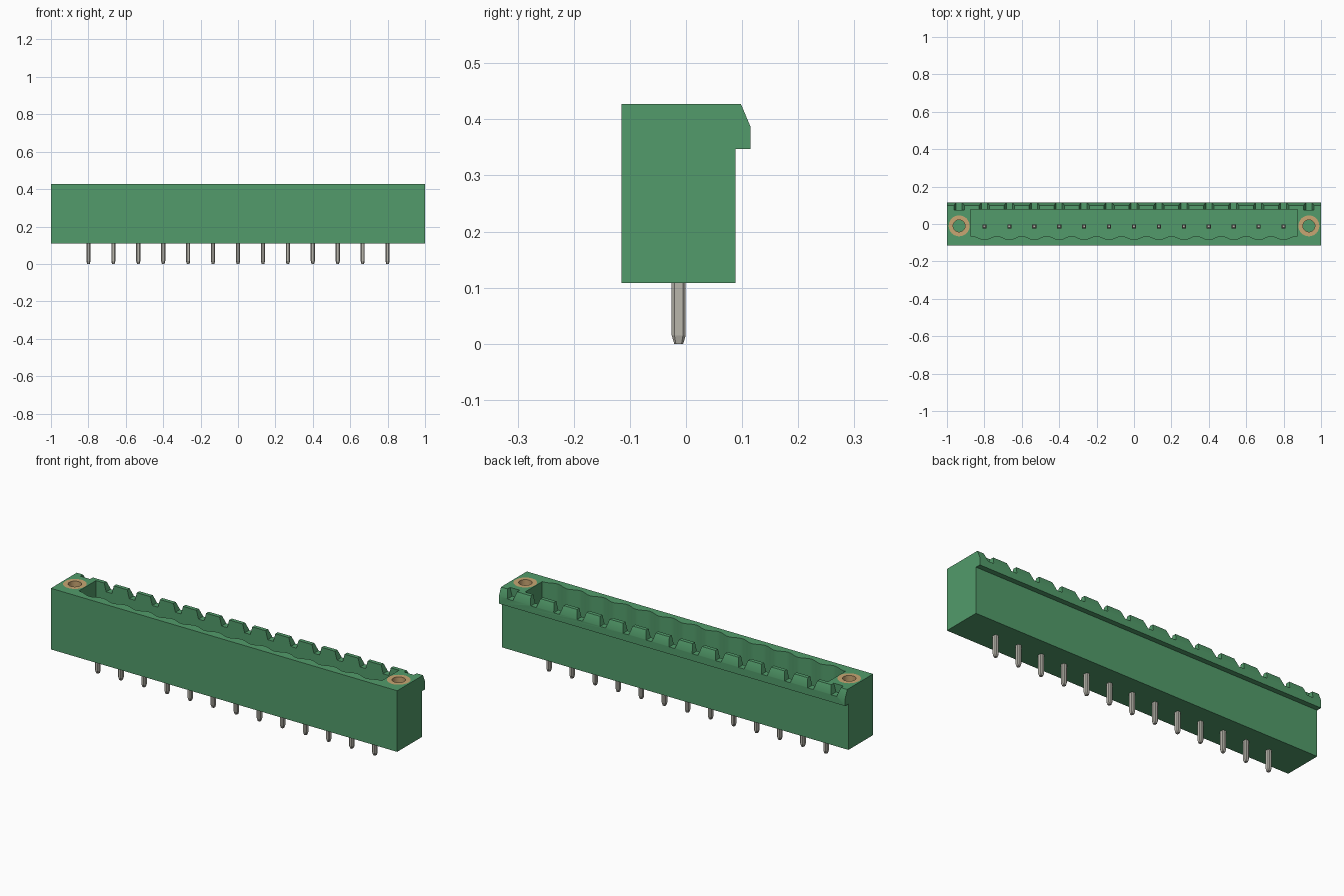
import bpy, bmesh, math

cube = bpy.data.objects.get("Cube")
if cube:
    bpy.data.objects.remove(cube, do_unlink=True)

PITCH, COUNT = 0.1333, 13
BOTTOM, TOP, FLOOR = 0.108, 0.427, 0.16
PIN_Y, SCREW_X = -0.013, 0.935
pin_xs = [(i - COUNT // 2) * PITCH for i in range(COUNT)]


def material(name, color):
    m = bpy.data.materials.new(name)
    m.use_nodes = True
    m.diffuse_color = color
    m.node_tree.nodes["Principled BSDF"].inputs["Base Color"].default_value = color
    return m


green = material("green plastic", (0.085, 0.33, 0.145, 1))
metal = material("tin metal", (0.48, 0.465, 0.41, 1))
brass = material("brass", (0.58, 0.38, 0.17, 1))


def finish(bm, name, mat):
    bmesh.ops.recalc_face_normals(bm, faces=bm.faces)
    me = bpy.data.meshes.new(name)
    bm.to_mesh(me)
    bm.free()
    me.materials.append(mat)
    ob = bpy.data.objects.new(name, me)
    bpy.context.collection.objects.link(ob)
    return ob


def prism(bm, points, offset):
    """Extrude a closed outline of 3D points along an offset."""
    face = bm.faces.new([bm.verts.new(p) for p in points])
    out = bmesh.ops.extrude_face_region(bm, geom=[face])
    moved = [g for g in out["geom"] if isinstance(g, bmesh.types.BMVert)]
    bmesh.ops.translate(bm, verts=moved, vec=offset)


def smooth(ob, degrees=30):
    for p in ob.data.polygons:
        p.use_smooth = True
    ob.data.set_sharp_from_angle(angle=math.radians(degrees))


def cut(ob, bm):
    cutter = finish(bm, "cutter", green)
    cutter.hide_render = True
    mod = ob.modifiers.new("cut", "BOOLEAN")
    mod.operation, mod.solver, mod.object = "DIFFERENCE", "EXACT", cutter
    bpy.context.view_layer.objects.active = ob
    bpy.ops.object.modifier_apply(modifier=mod.name)
    bpy.data.objects.remove(cutter, do_unlink=True)


def circle(x, y, z, r, n=32):
    return [(x + r * math.cos(2 * math.pi * i / n),
             y + r * math.sin(2 * math.pi * i / n), z) for i in range(n)]


# Housing with the latching lip along the back
section = [(-0.115, BOTTOM), (0.088, BOTTOM), (0.088, 0.347), (0.115, 0.347),
           (0.115, 0.387), (0.098, TOP), (-0.115, TOP)]
bm = bmesh.new()
prism(bm, [(-1, y, z) for y, z in section], (2, 0, 0))
housing = finish(bm, "housing", green)

# Socket opening with a scalloped front wall
steps = 10
wave = []
for i in range(COUNT * steps + 1):
    x = -COUNT * PITCH / 2 + i * PITCH / steps
    wave.append((x, -0.074 - 0.01 * math.cos(2 * math.pi * x / PITCH), FLOOR))
bm = bmesh.new()
prism(bm, wave + [(0.875, -0.064, FLOOR), (0.875, 0.078, FLOOR),
                  (-0.875, 0.078, FLOOR), (-0.875, -0.064, FLOOR)], (0, 0, 0.4))
cut(housing, bm)

# Tapered coding notches in the back lip
bm = bmesh.new()
for x in pin_xs + [-SCREW_X, SCREW_X]:
    outline = [(-0.016, 0.384), (0.016, 0.384), (0.028, TOP), (0.028, 0.45),
               (-0.028, 0.45), (-0.028, TOP)]
    prism(bm, [(x + u, 0.076, z) for u, z in outline], (0, 0.06, 0))
cut(housing, bm)

# Seats for the threaded inserts
bm = bmesh.new()
for x in (-SCREW_X, SCREW_X):
    prism(bm, circle(x, -0.01, 0.25, 0.056), (0, 0, 0.3))
cut(housing, bm)
smooth(housing)

# Threaded inserts, as open tubes
for name, x in (("right_insert", -SCREW_X), ("left_insert", SCREW_X)):
    bm = bmesh.new()
    rings = [[bm.verts.new(p) for p in circle(x, -0.01, z, r)]
             for r, z in ((0.056, 0.251), (0.056, TOP), (0.032, TOP), (0.032, 0.251))]
    for a, b in zip(rings, rings[1:] + rings[:1]):
        for i in range(len(a)):
            j = (i + 1) % len(a)
            bm.faces.new((a[i], a[j], b[j], b[i]))
    smooth(finish(bm, name, brass))


# Contact pins: octagonal solder tails and square contacts, tapered tips
def octagon(bm, x, z, hx, hy, c):
    pts = [(hx, hy - c), (hx - c, hy), (c - hx, hy), (-hx, hy - c),
           (-hx, c - hy), (c - hx, -hy), (hx - c, -hy), (hx, c - hy)]
    return [bm.verts.new((x + u, PIN_Y + v, z)) for u, v in pts]


for n, x in enumerate(pin_xs, 1):
    bm = bmesh.new()
    levels = [(0, 0.007, 0.008, 0.003), (0.015, 0.011, 0.0125, 0.005),
              (FLOOR, 0.011, 0.0125, 0.005), (FLOOR, 0.011, 0.011, 0.001),
              (0.34, 0.011, 0.011, 0.001), (0.36, 0.007, 0.007, 0.001)]
    rings = [octagon(bm, x, *lv) for lv in levels]
    bm.faces.new(rings[0])
    bm.faces.new(rings[-1])
    for a, b in zip(rings, rings[1:]):
        for i in range(8):
            j = (i + 1) % 8
            bm.faces.new((a[i], a[j], b[j], b[i]))
    finish(bm, f"pin_{n}", metal)
